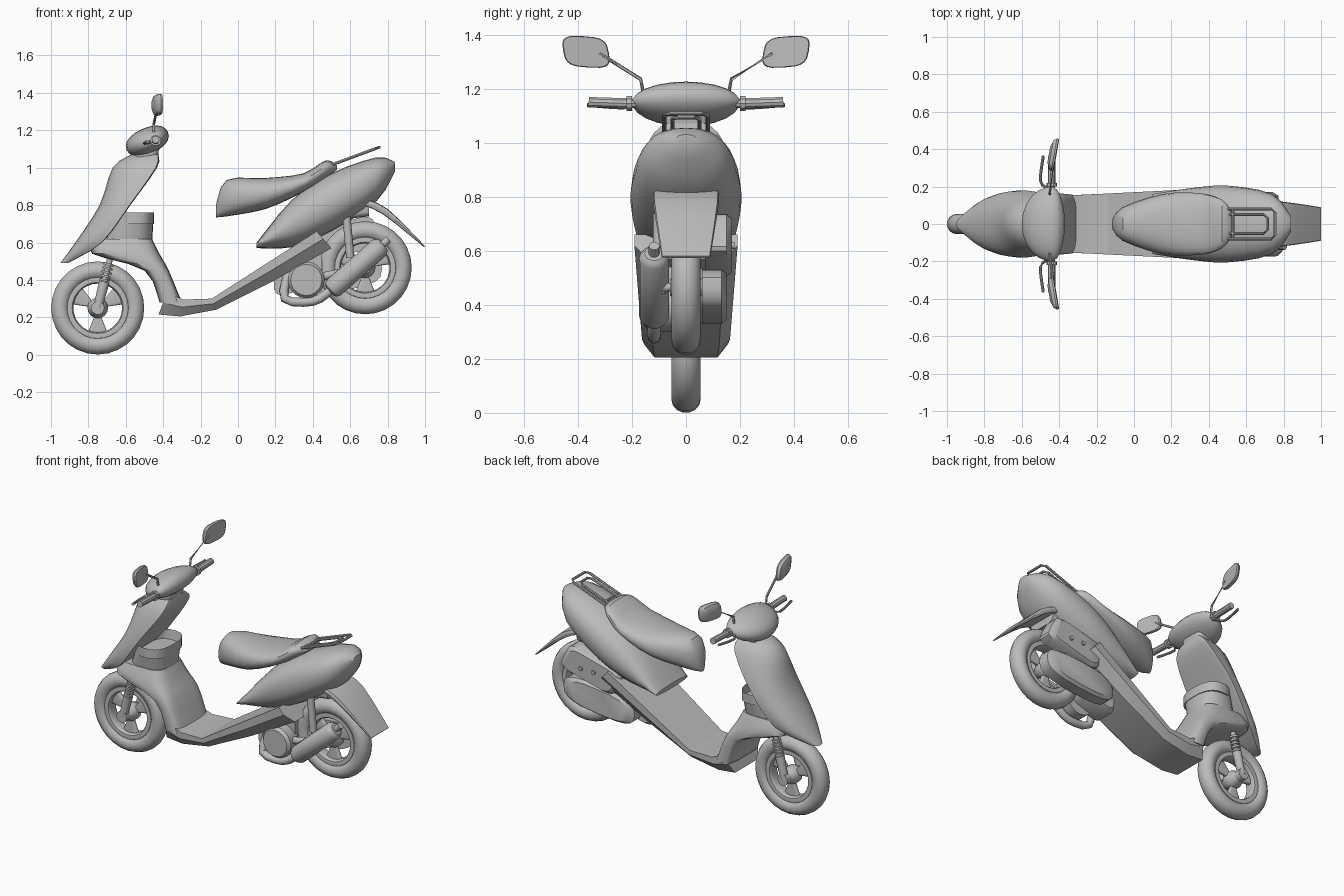
import bpy, bmesh, math
from mathutils import Vector

if "Cube" in bpy.data.objects:
    bpy.data.objects.remove(bpy.data.objects["Cube"])

grey = bpy.data.materials.new("plain_grey")
grey.use_nodes = True
grey.diffuse_color = (.5, .5, .5, 1)
grey.node_tree.nodes["Principled BSDF"].inputs["Base Color"].default_value = grey.diffuse_color

X, Y, Z = Vector((1, 0, 0)), Vector((0, 1, 0)), Vector((0, 0, 1))


def point(x, y, z):
    return Vector((x, y, z))


def turn(angle):
    """Unit direction in the side plane."""
    return X * math.cos(angle) + Z * math.sin(angle)


def steps(count, start, end):
    return [start + (end - start) * i / (count - 1) for i in range(count)]


def smooth(keys, per_span=3):
    """Resample a few key tuples along a flowing curve."""
    keys = [Vector(key) for key in keys]
    result = []
    for i in range(len(keys) - 1):
        before, start = keys[max(i - 1, 0)], keys[i]
        end, after = keys[i + 1], keys[min(i + 2, len(keys) - 1)]
        for step in range(per_span):
            t = step / per_span
            leave, arrive = (end - before) / 2, (after - start) / 2
            bend = (end - start) * 3 - leave * 2 - arrive
            twist = (start - end) * 2 + leave + arrive
            result.append(start + leave * t + bend * t * t + twist * t ** 3)
    return result + [keys[-1]]


def section(centre, u, v, power=2, count=20, back=1):
    """Superellipse outline; 'back' squashes the half facing away from u."""
    outline = []
    for i in range(count):
        angle = math.tau * i / count
        along, across = math.cos(angle), math.sin(angle)
        along = math.copysign(abs(along) ** (2 / power), along)
        across = math.copysign(abs(across) ** (2 / power), across)
        outline.append(centre + u * along * (back if along < 0 else 1) + v * across)
    return outline


def loft(name, outlines, closed=False, angle=35, hollow=0):
    """Skin a row of outlines; 'hollow' sinks the last cap into a bowl."""
    bm = bmesh.new()
    rows = [[bm.verts.new(co) for co in outline] for outline in outlines]
    pairs = list(zip(rows, rows[1:]))
    if closed:
        pairs.append((rows[-1], rows[0]))
    for low, high in pairs:
        for i in range(len(low)):
            bm.faces.new((low[i - 1], low[i], high[i], high[i - 1]))
    if not closed:
        bm.faces.new(rows[0])
        cap = bm.faces.new(rows[-1])
        if hollow:
            bmesh.ops.inset_individual(bm, faces=[cap], thickness=.015)
            for vert in cap.verts:
                vert.co.z -= hollow
    bmesh.ops.recalc_face_normals(bm, faces=bm.faces)
    mesh = bpy.data.meshes.new(name)
    bm.to_mesh(mesh)
    bm.free()
    mesh.materials.append(grey)
    part = bpy.data.objects.new(name, mesh)
    bpy.context.collection.objects.link(part)
    bpy.ops.object.select_all(action='DESELECT')
    part.select_set(True)
    bpy.context.view_layer.objects.active = part
    bpy.ops.object.shade_smooth_by_angle(angle=math.radians(angle))


def tube(name, path, radii, count=12):
    path = [Vector(co) for co in path]
    if not isinstance(radii, list):
        radii = [radii] * len(path)
    outlines = []
    for i, (co, radius) in enumerate(zip(path, radii)):
        ahead = (path[min(i + 1, len(path) - 1)] - path[max(i - 1, 0)]).normalized()
        side = ahead.cross(Y if abs(ahead.y) < .8 else Z).normalized() * radius
        outlines.append(section(co, side, ahead.cross(side), count=count))
    loft(name, outlines)


def hoop(name, centre, radius, half_width, half_height, power=2):
    """Wheel ring around the y axis."""
    outlines = []
    for i in range(28):
        out = turn(math.tau * i / 28)
        outlines.append(section(centre + out * radius, Y * half_width, out * half_height, power, 14))
    loft(name, outlines, closed=True)


def slab(name, centre, u, v, depth, power):
    """Side casing with a softened outer rim, growing along y by depth."""
    loft(name, [section(centre + Y * depth * reach, u * size, v * size, power)
                for reach, size in ((0, 1), (.8, 1), (1, .85))])


def body_loft(name, keys, power):
    """Stations along the body: x, bottom, top, half width."""
    loft(name, [section(point(x, 0, (low + top) / 2), Y * half, Z * (top - low) / 2, power, 24)
                for x, low, top, half in smooth(keys)])


def shield_loft(name, keys, power, flat_back=False, hollow=0):
    """Levels up the shield: z, front, rear, half width."""
    outlines = []
    for z, front, rear, half in smooth(keys):
        middle = rear if flat_back else (front + rear) / 2
        outlines.append(section(point(middle, 0, z), X * (front - middle), Y * half, power, 24,
                                .03 if flat_back else 1))
    loft(name, outlines, hollow=hollow)


# Wheels: tyre, rim, hub and three broad spokes
front_hub, rear_hub = point(-.75, 0, .25), point(.68, 0, .465)
for end, hub in (("front", front_hub), ("rear", rear_hub)):
    hoop(end + "_tyre", hub, .2, .054, .05)
    hoop(end + "_rim", hub, .15, .04, .02, power=4)
    tube(end + "_hub", [hub + Y * y for y in steps(4, -.06, .06)], [.03, .055, .055, .03], 16)
    tube(end + "_axle", [hub - Y * .1, hub + Y * .1], .016)
    for spoke in range(3):
        out = turn(math.pi / 6 + math.tau * spoke / 3)
        loft(f"{end}_spoke_{spoke}", [section(hub + out * reach, out.cross(Y) * reach * .4, Y * .014, 4)
                                      for reach in (.04, .14)])

# Front fork legs with spring coils
for side, sign in (("right", -1), ("left", 1)):
    foot = front_hub + Y * sign * .08
    top = foot + X * .07 + Z * .28
    tube(side + "_fork", [top, foot], .016)
    tube(side + "_fork_slider", [top.lerp(foot, .5), foot], [.028, .024])
    tube(side + "_fork_foot", [foot - Y * .02, foot + Y * .02], .036)
    for coil in steps(5, .15, .45):
        tube(f"{side}_spring_coil", [top.lerp(foot, coil), top.lerp(foot, coil + .04)], .027)

# Front fairing, leg panel, pocket and neck
shield_loft("front_fairing", [(.49, -.95, -.91, .04), (.6, -.87, -.73, .15), (.8, -.74, -.58, .18),
                              (1, -.67, -.44, .14), (1.07, -.57, -.43, .08)], 2.2, flat_back=True)
shield_loft("leg_panel", [(.28, -.42, -.3, .16), (.45, -.5, -.37, .165),
                          (.54, -.78, -.42, .16), (.62, -.76, -.46, .13)], 4)
shield_loft("storage_pocket", [(.58, -.72, -.46, .12), (.76, -.65, -.45, .15)], 2.6, hollow=.06)
shield_loft("steering_neck", [(1.03, -.56, -.43, .08), (1.13, -.53, -.42, .09)], 4)

# Floorboard and belly, chamfered along the bottom
deck = [(-.38, .33), (-.29, .295), (-.14, .3), (.14, .48), (.42, .66)]
belly = [(-.425, .215), (-.31, .205), (-.12, .24), (.2, .4), (.5, .57)]
outlines = []
for (deck_x, deck_z), (belly_x, belly_z) in zip(deck, belly):
    top, low = point(deck_x, 0, deck_z), point(belly_x, 0, belly_z)
    wide = Y * (.17 + deck_x * .05)
    waist = top.lerp(low, .45)
    outlines.append([top - wide, waist - wide, low - wide * .75,
                     low + wide * .75, waist + wide, top + wide])
loft("floorboard", outlines, angle=25)

# Rear bodywork and seat
body_loft("rear_body", [(.1, .57, .6, .16), (.29, .575, .83, .19), (.5, .66, .97, .205),
                        (.74, .82, 1.055, .16), (.84, .98, 1.03, .04)], 2.3)
body_loft("seat", [(-.118, .735, .8, .02), (-.06, .74, .935, .09), (.15, .78, .945, .16),
                   (.35, .87, .97, .165), (.47, .945, 1.04, .13), (.53, .99, 1.01, .06)], 2.4)


# Luggage rack: two nested loops on a rising line
def rack_height(x):
    return .83 + x * .37


for name, half, start, end in (("outer", .08, .44, .755), ("inner", .05, .48, .715)):
    corners = [(start, -half), (end - .02, -half), (end, .02 - half),
               (end, half - .02), (end - .02, half), (start, half)]
    tube(f"rack_{name}_bar", [(x, y, rack_height(x)) for x, y in corners], .008, 8)
tube("rack_crossbar", [(.53, y, rack_height(.53)) for y in (-.08, .08)], .008, 8)

# Rear mudguard flap and inner guard
outlines = []
for x, z, half, thick in smooth([(.66, .84, .12, .02), (.8, .78, .12, .02), (1, .58, .09, .004)]):
    normal = point(.6, 0, .75) * thick
    outlines.append(section(point(x, 0, z) - normal, Y * half, normal, 8, 12))
loft("mudguard_flap", outlines, angle=20)
body_loft("inner_guard", [(.36, .56, .68, .09), (.5, .7, .78, .1), (.7, .74, .86, .1)], 5)

# Engine, transmission case and air box
engine = point(.365, 0, .4)
slab("engine_block", point(.32, -.07, .45), point(.13, 0, .04), Z * .11, .14, 4)
slab("engine_fan_cover", engine - Y * .05, X * .098, Z * .098, -.1, 2)
slab("transmission_case", point(.52, .06, .43), point(.25, 0, .03), Z * .09, .09, 3)
slab("air_box", point(.56, .07, .62), point(.19, 0, .05), point(-.04, 0, .08), .1, 6)
for bolt_x in (.53, .62):
    tube("air_box_bolt", [(bolt_x, .16, .62), (bolt_x, .18, .62)], .013)
tube("swing_link", [engine - Y * .085, rear_hub - Y * .085], .022)
tube("rear_shock", [(.58, -.1, .74), (.6, -.1, .52)], .022)

# Exhaust: curved pipe, muffler with rounded ends, tip
inlet, outlet = point(.49, -.118, .34), point(.775, -.118, .59)
tube("exhaust_pipe", smooth([(.27, -.06, .44), (.25, -.11, .3), (.4, -.118, .285), inlet]), .024)
tube("muffler", [inlet.lerp(outlet, t) for t in (0, .02, .08, .93, .98, 1)],
     [.03, .045, .056, .056, .045, .035], 16)
tube("muffler_tip", [outlet, outlet + point(.03, 0, .028)], .02)

# Handlebar cowl: a tilted egg spanning the bars
nose, crown = point(-.11, 0, -.05), point(-.03, 0, .063)
outlines = []
for angle in steps(11, -1.4, 1.4):
    size = math.cos(angle)
    centre = point(-.44 - .045 * size, .2 * math.sin(angle), 1.15 - .007 * size)
    outlines.append(section(centre, nose * size, crown * size, 2.2))
loft("handlebar_cowl", outlines)

# Grips, levers and mirrors on both sides
for side, sign in (("right", -1), ("left", 1)):
    def bar(name, path, radius):
        tube(f"{side}_{name}", [(x, sign * y, z) for x, y, z in path], radius, 10)

    bar("handlebar", [(-.44, .15, 1.145), (-.44, .21, 1.145)], .018)
    bar("grip_collar", [(-.44, .2, 1.145), (-.44, .22, 1.145)], .029)
    bar("grip", [(-.44, .21, 1.145), (-.44, .36, 1.15)], .02)
    bar("lever", smooth([(-.46, .19, 1.14), (-.5, .23, 1.13), (-.485, .365, 1.14)]), .008)
    bar("mirror_stem", [(-.45, .155, 1.17), (-.45, .168, 1.235), (-.43, .32, 1.33)], .007)
    pane = point(-.43, sign * .37, 1.336)
    loft(side + "_mirror", [section(pane + X * shift, point(.015, sign * .085, .005) * size,
                                    point(0, sign * .01, .058) * size, 3.5)
                            for shift, size in ((-.025, .5), (-.013, .88), (.004, 1), (.014, .96))])
